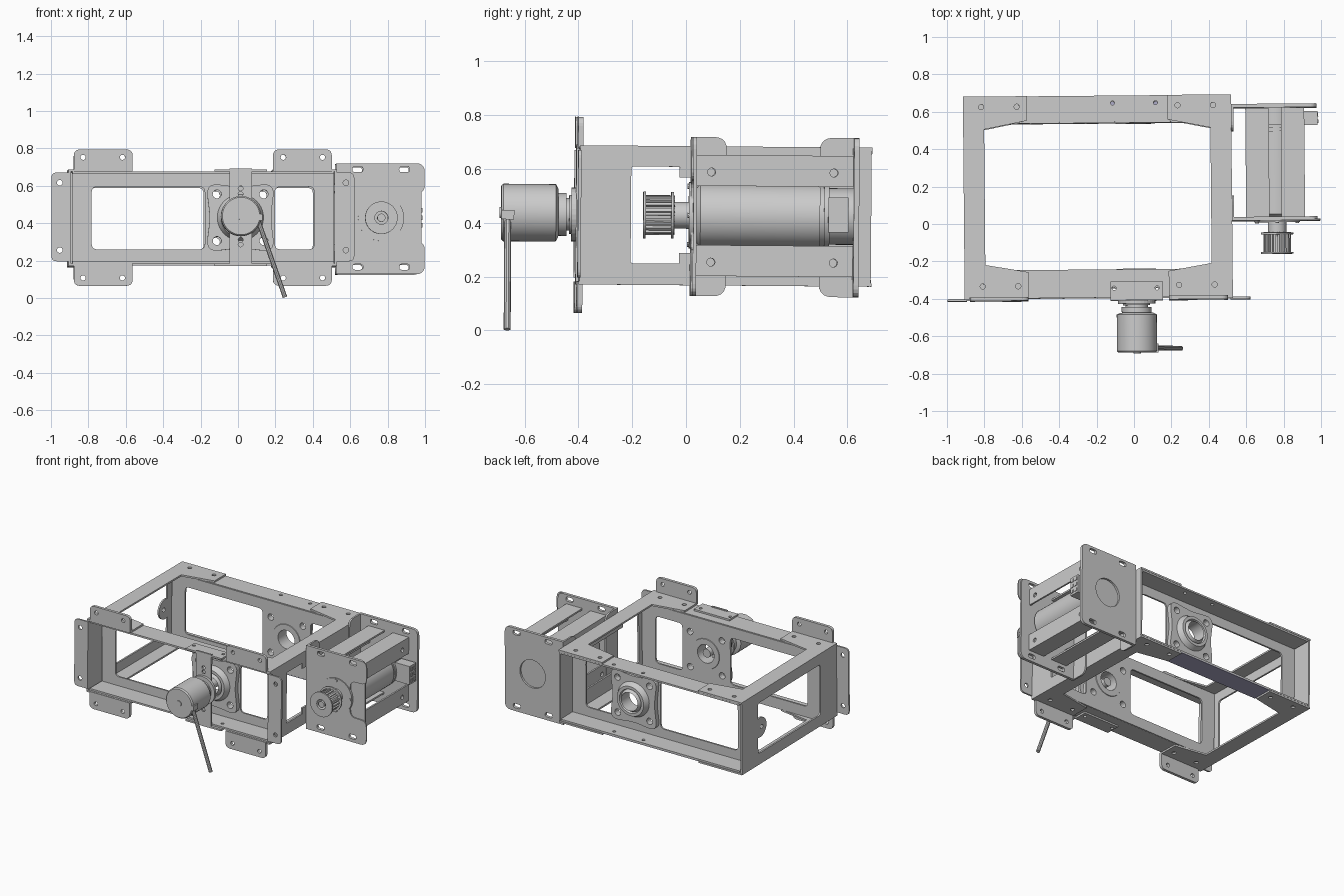
import bpy, math
from math import pi, sin, cos
from mathutils import Matrix, Vector

if "Cube" in bpy.data.objects:
    bpy.data.objects.remove(bpy.data.objects["Cube"])

metal = bpy.data.materials.new("grey metal")
metal.diffuse_color = (0.6, 0.6, 0.6, 1)
metal.use_nodes = True
metal.node_tree.nodes["Principled BSDF"].inputs["Base Color"].default_value = metal.diffuse_color
blue = bpy.data.materials.new("bluish grey metal")
blue.diffuse_color = (0.42, 0.41, 0.58, 1)
blue.use_nodes = True
blue.node_tree.nodes["Principled BSDF"].inputs["Base Color"].default_value = blue.diffuse_color

# Local u, v, normal axes of a flat part facing each direction
AXES = {'x': ((0, 1, 0), (0, 0, 1), (1, 0, 0)),
        'y': ((1, 0, 0), (0, 0, 1), (0, -1, 0)),
        'z': ((1, 0, 0), (0, 1, 0), (0, 0, 1))}


def frame(axis, offset):
    u, v, n = AXES[axis]
    m = Matrix((u, v, n)).transposed().to_4x4()
    m.translation = Vector([abs(c) * offset for c in n])
    return m


def circle(cx, cy, r, n=24):
    return [(cx + r * cos(2 * pi * i / n), cy + r * sin(2 * pi * i / n)) for i in range(n)]


def rounded(pts, r=0.03, seg=5):
    """Fillet polygon corners; a third value in a point overrides the radius."""
    out = []
    for i, p in enumerate(pts):
        rad = p[2] if len(p) > 2 else r
        c = Vector(p[:2])
        a = (Vector(pts[i - 1][:2]) - c).normalized()
        b = (Vector(pts[(i + 1) % len(pts)][:2]) - c).normalized()
        if rad <= 0:
            out.append(tuple(c))
            continue
        for k in range(seg + 1):
            t = k / seg
            out.append(tuple(c + a * rad * (1 - t) ** 2 + b * rad * t ** 2))
    return out


def rect(x0, x1, y0, y1, r=0.0):
    return rounded([(x0, y0), (x1, y0), (x1, y1), (x0, y1)], r)


def plate(name, axis, offset, thick, outline, holes=(), mat=metal):
    """Flat sheet part with holes, centred on the offset plane."""
    cu = bpy.data.curves.new(name, 'CURVE')
    cu.dimensions = '2D'
    cu.fill_mode = 'BOTH'
    cu.extrude = thick / 2
    for loop in [outline, *holes]:
        sp = cu.splines.new('POLY')
        sp.points.add(len(loop) - 1)
        for q, p in zip(sp.points, loop):
            q.co = (p[0], p[1], 0, 1)
        sp.use_cyclic_u = True
    return from_curve(name, cu, frame(axis, offset), mat)


def from_curve(name, cu, matrix, mat):
    tmp = bpy.data.objects.new(name + "_curve", cu)
    bpy.context.collection.objects.link(tmp)
    me = bpy.data.meshes.new_from_object(tmp.evaluated_get(bpy.context.evaluated_depsgraph_get()))
    bpy.data.objects.remove(tmp)
    me.transform(matrix)
    me.materials.clear()
    me.materials.append(mat)
    for f in me.polygons:
        f.use_smooth = False
    bpy.context.collection.objects.link(bpy.data.objects.new(name, me))


def box(name, x0, x1, y0, y1, z0, z1):
    plate(name, 'z', (z0 + z1) / 2, z1 - z0, rect(x0, x1, y0, y1))


def lathe(name, cx, cz, prof, n=40):
    """Turn (radius, y) points about a line along y."""
    verts = [(cx + r * cos(2 * pi * i / n), y, cz + r * sin(2 * pi * i / n))
             for r, y in prof for i in range(n)]
    faces = [(j * n + i, j * n + (i + 1) % n, (j + 1) * n + (i + 1) % n, (j + 1) * n + i)
             for j in range(len(prof) - 1) for i in range(n)]
    if prof[0] != prof[-1]:
        faces += [tuple(reversed(range(n))), tuple(range((len(prof) - 1) * n, len(prof) * n))]
    me = bpy.data.meshes.new(name)
    me.from_pydata(verts, [], faces)
    me.materials.append(metal)
    ob = bpy.data.objects.new(name, me)
    bpy.context.collection.objects.link(ob)
    bpy.context.view_layer.objects.active = ob
    ob.select_set(True)
    bpy.ops.object.mode_set(mode='EDIT')
    bpy.ops.mesh.select_all(action='SELECT')
    bpy.ops.mesh.remove_doubles(threshold=1e-5)
    bpy.ops.mesh.normals_make_consistent()
    bpy.ops.object.mode_set(mode='OBJECT')
    bpy.ops.object.shade_smooth_by_angle(angle=math.radians(35))
    ob.select_set(False)


T = 0.012
CX, CZ = 0.01, 0.43          # bearing axis
XM = -0.192                  # middle of the frame

# Front and back channels, open outward, with a bearing in each
for side, web, y0, y1 in (("front", -0.25, -0.395, -0.25), ("back", 0.545, 0.545, 0.685)):
    bolts = [circle(CX + a * 0.125, CZ + b * 0.125, 0.023, 14) for a in (-1, 1) for b in (-1, 1)]
    plate(side + "_channel_web", 'y', web, T, rect(-0.89, 0.51, 0.185, 0.67),
          [rect(-0.785, -0.18, 0.26, 0.595, 0.03), rect(0.195, 0.405, 0.26, 0.595, 0.03),
           circle(CX, CZ, 0.09), *bolts])
    for end, z in (("top", 0.668), ("bottom", 0.19)):
        ym = (y0 + y1) / 2 + (0.03 if y0 > 0 else -0.03)
        plate(f"{side}_channel_{end}", 'z', z, T, rect(-0.89, 0.51, y0, y1),
              [circle(x, ym, 0.011, 12) for x in (-0.11, 0.12)])
    s = -1 if y0 < 0 else 1
    lobed = [(CX + 0.185 * a, CZ + 0.185 * b, 0.07) if a and b else (CX + 0.162 * a, CZ + 0.162 * b, 0.05)
             for a, b in ((-1, -1), (0, -1), (1, -1), (1, 0), (1, 1), (0, 1), (-1, 1), (-1, 0))]
    plate(side + "_bearing_flange", 'y', web + s * 0.022, 0.032, rounded(lobed),
          [circle(CX, CZ, 0.09), *bolts])
    lathe(side + "_bearing_ring", CX, CZ,
          [(0.065, web - s * 0.01), (0.105, web - s * 0.01), (0.125, web + s * 0.035),
           (0.105, web + s * 0.075), (0.085, web + s * 0.075), (0.08, web + s * 0.06),
           (0.065, web + s * 0.085), (0.065, web - s * 0.01)])
# Bluish underside of the back channel between the gussets
plate("back_channel_underside", 'z', 0.182, 0.004, rect(-0.565, 0.182, 0.54, 0.685), mat=blue)

# Side panels with gusseted flanges, mirrored about the frame middle
for side, s in (("left", -1), ("right", 1)):
    X = lambda d: XM + s * d
    window = rounded([(-0.21, 0.25), (-0.03, 0.25, 0), (-0.03, 0.29, 0), (0.5, 0.29), (0.5, 0.57),
                      (-0.03, 0.57, 0), (-0.03, 0.61, 0), (-0.21, 0.61)], 0.01) if s > 0 \
        else rect(-0.21, 0.50, 0.25, 0.61, 0.02)
    plate(side + "_panel", 'x', X(0.711), T, rect(-0.40, 0.683, 0.17, 0.687), [window])
    gusset = [(X(0.717), -0.402), (X(0.717), 0.686), (X(0.375), 0.686), (X(0.375), 0.555),
              (X(0.605), 0.51), (X(0.605), -0.215), (X(0.375), -0.255), (X(0.375), -0.402)]
    holes = [circle(X(d), y, 0.014, 14) for d in (0.43, 0.62) for y in (-0.33, 0.63)]
    for end, z, t in (("top", 0.681, 1), ("bottom", 0.176, -1)):
        plate(f"{side}_{end}_flange", 'z', z, T, gusset, holes)
        # upright mounting tab
        a, b = z - t * 0.005, z + t * 0.112
        plate(f"{side}_{end}_tab", 'y', -0.398, 0.02,
              rounded([(X(0.69), a, 0), (X(0.375), a, 0), (X(0.375), b), (X(0.69), b)], 0.035),
              [circle(X(d), z + t * 0.07, 0.014, 14) for d in (0.43, 0.64)])
    # outward side tab
    plate(side + "_side_tab", 'y', -0.402, T,
          rounded([(X(0.705), 0.195, 0), (X(0.81), 0.195), (X(0.81), 0.67), (X(0.705), 0.67, 0)], 0.03),
          [circle(X(0.765), z, 0.015, 14) for z in (0.255, 0.615)])
plate("left_panel_lug", 'x', -0.903, T, circle(0.475, 0.43, 0.07), [circle(0.46, 0.43, 0.015, 12)])

# Encoder strap across the front channel
plate("encoder_strap", 'y', -0.404, T, rect(CX - 0.06, CX + 0.06, 0.18, 0.692),
      [circle(CX, z, 0.013, 12) for z in (0.285, 0.31, 0.555, 0.585)])
for end, z in (("top", 0.68), ("bottom", 0.176)):
    plate(f"strap_{end}_foot", 'z', z, T, rect(-0.13, 0.15, -0.41, -0.31),
          [circle(x, -0.345, 0.011, 12) for x in (-0.11, 0.12)])
plate("encoder_mount", 'y', -0.418, 0.018, circle(CX, CZ, 0.1, 32))
lathe("encoder_coupling", CX, CZ, [(0.03, -0.25), (0.03, -0.41), (0.072, -0.41), (0.072, -0.435),
                                   (0.06, -0.435), (0.06, -0.445), (0.08, -0.445), (0.08, -0.49)])
lathe("encoder_body", CX, CZ + 0.005, [(0.088, -0.475), (0.107, -0.485), (0.107, -0.68), (0.1, -0.688),
                                       (0.02, -0.688), (0.02, -0.694), (0.008, -0.694)])
box("cable_socket", 0.06, 0.125, -0.688, -0.64, 0.41, 0.445)
# Cable: a thin rod hanging from the socket
cu = bpy.data.curves.new("cable", 'CURVE')
cu.dimensions = '3D'
cu.bevel_depth = 0.013
cu.bevel_resolution = 3
cu.use_fill_caps = True
sp = cu.splines.new('POLY')
sp.points.add(1)
sp.points[0].co = (0.095, -0.664, 0.43, 1)
sp.points[1].co = (0.245, -0.664, 0.001, 1)
from_curve("cable", cu, Matrix(), metal)

# Drive motor end plates beside the right panel: full sheet plus a notched outer sheet
MX = 0.765
slots = [rect(x - 0.028, x + 0.028, z - 0.015, z + 0.015, 0.014) for x in (0.64, 0.89) for z in (0.168, 0.69)]
inner = rounded([(0.525, 0.13, 0), (0.982, 0.13), (0.982, 0.722), (0.525, 0.722, 0)], 0.045)
outer = rounded([(0.525, 0.13, 0), (0.998, 0.13), (0.998, 0.305), (0.87, 0.305), (0.87, 0.56),
                 (0.998, 0.56), (0.998, 0.722), (0.525, 0.722, 0)], 0.045)
for side, y, yf, s, bore in (("front", 0.024, 0.145, -1, 0.05), ("back", 0.62, 0.49, 1, 0.1)):
    plate(f"motor_{side}_plate", 'y', y, 0.012, inner, [circle(MX, CZ, bore), *slots])
    plate(f"motor_{side}_outer_sheet", 'y', y + s * 0.01, 0.008, outer if s < 0 else inner,
          [circle(MX, CZ, bore), *slots])
    plate(f"motor_{side}_flange", 'x', 0.53, T,
          rounded([(y, 0.13, 0), (yf, 0.13), (yf, 0.722), (y, 0.722, 0)], 0.05))

# Four angle rails joining the end plates
for i, (xa, xb, xv) in enumerate(((0.6, 0.725, 0.606), (0.79, 0.915, 0.909))):
    for end, za, zb, zh in (("top", 0.54, 0.655, 0.649), ("bottom", 0.205, 0.32, 0.211)):
        box(f"rail_{end}_{i}", xa, xb, 0.03, 0.612, zh - 0.006, zh + 0.006)
        plate(f"rail_{end}_side_{i}", 'x', xv, T, rect(0.03, 0.612, za, zb),
              [circle(y, (za + zb) / 2 - 0.006, 0.015, 14) for y in (0.085, 0.54)])

# Drive motor, end cap, connector and output shaft
lathe("motor_body", MX, CZ, [(0.1, 0.03), (0.12, 0.045), (0.12, 0.49), (0.112, 0.49), (0.112, 0.505),
                             (0.12, 0.505), (0.12, 0.525), (0.105, 0.525), (0.105, 0.62)])
lathe("motor_face_ring", MX, CZ, [(0.05, 0.02), (0.123, 0.02), (0.123, 0.003), (0.05, 0.003), (0.05, 0.02)])
for a in range(4):
    lathe(f"face_screw_{a}", MX + 0.108 * cos(a * pi / 2), CZ + 0.108 * sin(a * pi / 2),
          [(0.01, 0.01), (0.01, -0.003)], 10)
box("motor_connector", 0.87, 0.985, 0.52, 0.595, 0.37, 0.5)
for i in range(3):
    for j in range(2):
        z, y = 0.395 + i * 0.04, 0.54 + j * 0.035
        box(f"connector_pin_{i}_{j}", 0.985, 0.99, y - 0.01, y + 0.01, z - 0.012, z + 0.012)
lathe("motor_shaft", MX, CZ, [(0.05, 0.03), (0.05, -0.05), (0.022, -0.05), (0.022, -0.165)])

# Toothed pulley with rims
teeth = []
for i in range(18):
    for f, r in ((0, 0.062), (0.45, 0.062), (0.5, 0.074), (0.95, 0.074)):
        a = 2 * pi * (i + f) / 18
        teeth.append((MX + r * cos(a), CZ + r * sin(a)))
plate("pulley_teeth", 'y', -0.105, 0.11, teeth, [circle(MX, CZ, 0.035)])
for i, y in enumerate((-0.162, -0.058)):
    plate(f"pulley_rim_{i}", 'y', y, 0.01, circle(MX, CZ, 0.087, 40), [circle(MX, CZ, 0.035)])

# Slight tilt of the whole assembly, then centre it and stand it on the ground
tilt = Matrix.Rotation(0.009, 4, 'Z') @ Matrix.Rotation(-0.008, 4, 'X')
parts = list(bpy.context.scene.objects)
for ob in parts:
    ob.data.transform(tilt)
pts = [v.co for ob in parts for v in ob.data.vertices]
lo = [min(p[i] for p in pts) for i in range(3)]
hi = [max(p[i] for p in pts) for i in range(3)]
shift = Matrix.Translation((-(lo[0] + hi[0]) / 2, -(lo[1] + hi[1]) / 2, -lo[2]))
for ob in parts:
    ob.data.transform(shift)
